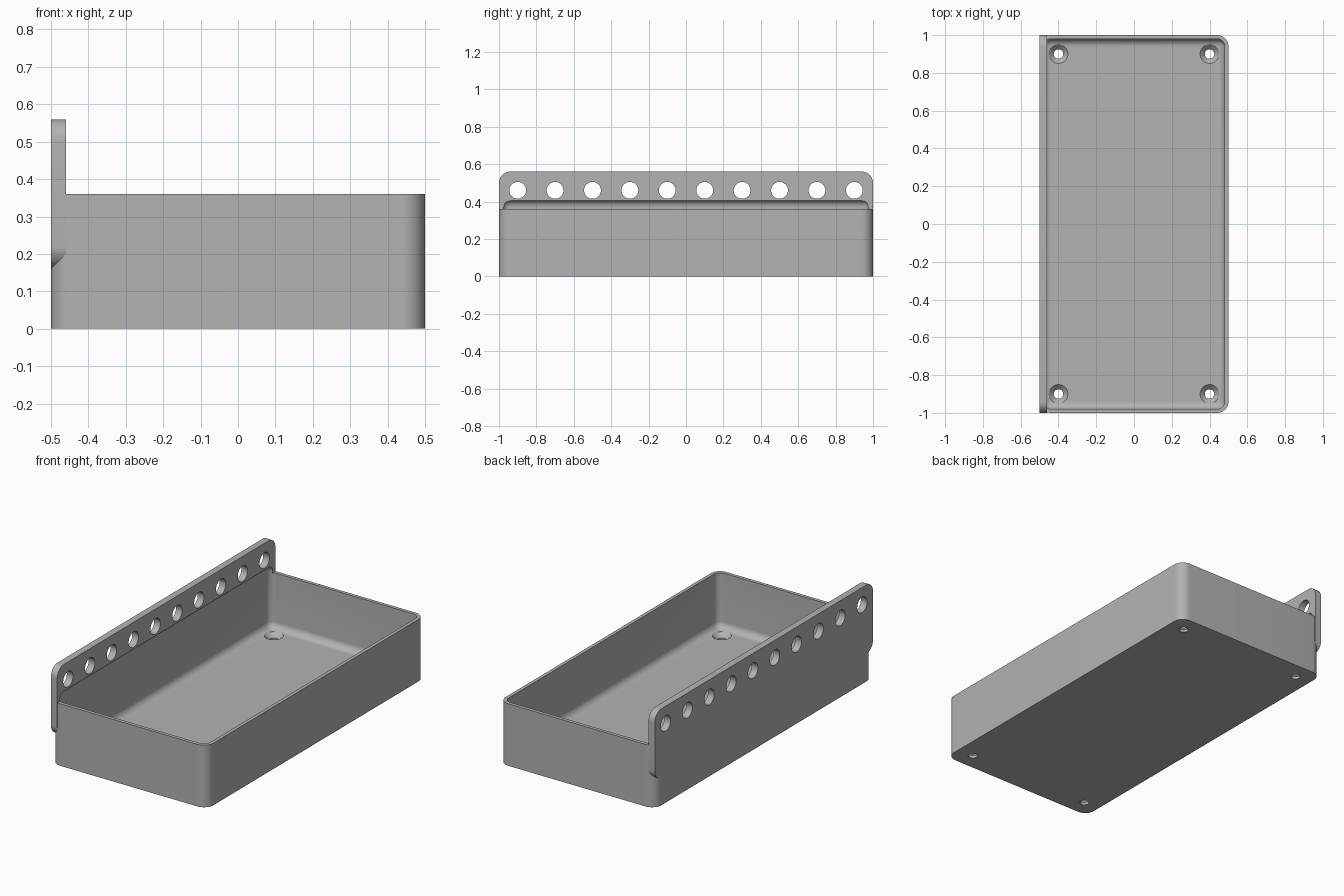
import bpy, bmesh
from math import radians
from mathutils import Matrix, Vector

cube = bpy.data.objects.get("Cube")
if cube:
    bpy.data.objects.remove(cube, do_unlink=True)

grey = bpy.data.materials.new("plain grey")
grey.use_nodes = True
colour = (0.45, 0.45, 0.45, 1)
grey.diffuse_color = colour
grey.node_tree.nodes["Principled BSDF"].inputs["Base Color"].default_value = colour


def finish(name, bm):
    mesh = bpy.data.meshes.new(name)
    bm.normal_update()
    bm.to_mesh(mesh)
    bm.free()
    mesh.materials.append(grey)
    ob = bpy.data.objects.new(name, mesh)
    bpy.context.collection.objects.link(ob)
    return ob


def block(name, low, high, radius, axis=None):
    """Box with rounded edges along one axis, or along all of them."""
    low, high = Vector(low), Vector(high)
    bm = bmesh.new()
    bmesh.ops.create_cube(bm, size=1, matrix=Matrix.Translation((low + high) / 2)
                          @ Matrix.Diagonal((*(high - low), 1)))
    edges = [e for e in bm.edges if axis is None or
             abs((e.verts[0].co - e.verts[1].co).normalized()[axis]) > 0.9]
    bmesh.ops.bevel(bm, geom=edges, offset=radius, segments=10, profile=0.5,
                    affect='EDGES', clamp_overlap=True)
    return finish(name, bm)


def round_cutters(name, places, r1, r2, depth, turn=Matrix()):
    bm = bmesh.new()
    for p in places:
        bmesh.ops.create_cone(bm, cap_ends=True, segments=40, radius1=r1, radius2=r2,
                              depth=depth, matrix=Matrix.Translation(p) @ turn)
    return finish(name, bm)


def combine(target, other, operation):
    mod = target.modifiers.new(other.name, 'BOOLEAN')
    mod.operation, mod.solver, mod.object = operation, 'EXACT', other
    bpy.context.view_layer.objects.active = target
    bpy.ops.object.modifier_apply(modifier=mod.name)
    bpy.data.objects.remove(other, do_unlink=True)


WALL, FLOOR, PLATE = 0.02, 0.04, 0.04
HEIGHT, TOP, ROUND = 0.36, 0.56, 0.06

# Tray body with the hanging plate along its right side
tray = block("tray", (-0.5, -1, 0), (0.5, 1, HEIGHT), ROUND, axis=2)
plate = block("hanging_plate", (-0.5, -1, 0.16), (PLATE - 0.5, 1, TOP), ROUND, axis=0)
combine(tray, plate, 'UNION')

# Rounded hollow, reaching a little above the rim into the plate
hollow = block("hollow", (WALL - 0.5, WALL - 1, FLOOR), (0.5 - WALL, 1 - WALL, 0.41), 0.04)
combine(tray, hollow, 'DIFFERENCE')

# Row of hanging holes
row = [(-0.48, -0.9 + 0.2 * i, 0.46) for i in range(10)]
combine(tray, round_cutters("hanging_holes", row, 0.045, 0.045, 0.2,
                            Matrix.Rotation(radians(90), 4, 'Y')), 'DIFFERENCE')

# Countersunk screw holes in the floor corners
corners = [(x, y) for x in (-0.4, 0.4) for y in (-0.9, 0.9)]
combine(tray, round_cutters("screw_holes", [(x, y, 0) for x, y in corners],
                            0.025, 0.025, 0.2), 'DIFFERENCE')
combine(tray, round_cutters("countersinks", [(x, y, FLOOR - 0.01) for x, y in corners],
                            0.02, 0.06, 0.04), 'DIFFERENCE')

# Smooth fillets, crisp edges
bpy.ops.object.select_all(action='DESELECT')
tray.select_set(True)
bpy.context.view_layer.objects.active = tray
bpy.ops.object.shade_smooth_by_angle(angle=radians(30))
